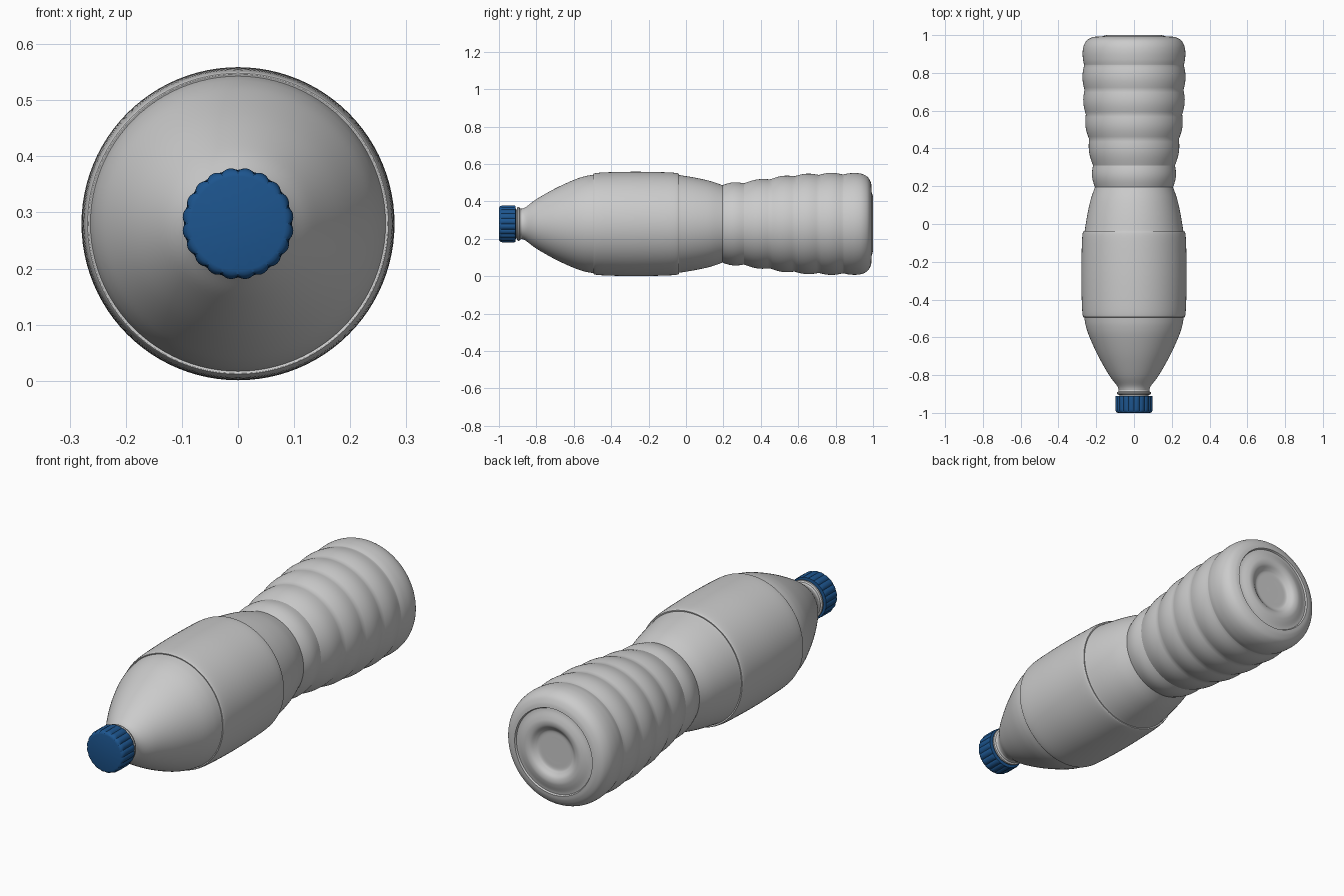
import bpy, bmesh, math

if "Cube" in bpy.data.objects:
    bpy.data.objects.remove(bpy.data.objects["Cube"])

CZ = 0.28      # height of the bottle axis
SEG = 96


def lathe(name, profile, seg=SEG, wave=None, angle=30):
    """Revolve (y, r) points about the y axis; wave(i, a) scales ring i."""
    bm = bmesh.new()
    rings = []
    for i, (y, r) in enumerate(profile):
        if r < 1e-6:
            rings.append([bm.verts.new((0, y, CZ))])
            continue
        ring = []
        for k in range(seg):
            a = 2 * math.pi * k / seg
            q = r * (wave(i, a) if wave else 1)
            ring.append(bm.verts.new((q * math.cos(a), y, CZ + q * math.sin(a))))
        rings.append(ring)
    for p, q in zip(rings, rings[1:]):
        for k in range(seg):
            n = (k + 1) % seg
            if len(p) == 1:
                bm.faces.new((p[0], q[k], q[n]))
            elif len(q) == 1:
                bm.faces.new((p[k], q[0], p[n]))
            else:
                bm.faces.new((p[k], q[k], q[n], p[n]))
    bmesh.ops.recalc_face_normals(bm, faces=bm.faces)
    me = bpy.data.meshes.new(name)
    bm.to_mesh(me)
    bm.free()
    ob = bpy.data.objects.new(name, me)
    bpy.context.collection.objects.link(ob)
    bpy.ops.object.select_all(action='DESELECT')
    bpy.context.view_layer.objects.active = ob
    ob.select_set(True)
    bpy.ops.object.shade_smooth_by_angle(angle=math.radians(angle))
    return ob


def spline(pts, n=6):
    """Catmull-Rom curve through the points."""
    e = [pts[0]] + pts + [pts[-1]]
    out = []
    for a, b, c, d in zip(e, e[1:], e[2:], e[3:]):
        for s in range(n):
            t = s / n
            out.append(tuple(0.5 * (2 * b[j] + (c[j] - a[j]) * t
                       + (2 * a[j] - 5 * b[j] + 4 * c[j] - d[j]) * t * t
                       + (3 * b[j] - a[j] - 3 * c[j] + d[j]) * t ** 3) for j in (0, 1)))
    return out + [pts[-1]]


# neck with support ring
body = [(-0.93, 0), (-0.93, 0.078), (-0.905, 0.078), (-0.902, 0.088),
        (-0.897, 0.091), (-0.891, 0.09), (-0.887, 0.083)]
# shoulder
body += spline([(-0.878, 0.081), (-0.855, 0.091), (-0.80, 0.132), (-0.70, 0.189),
                (-0.60, 0.235), (-0.54, 0.255), (-0.495, 0.263)])
# label panel, raised above the shoulder and the waist
body += spline([(-0.492, 0.263), (-0.487, 0.271), (-0.42, 0.276), (-0.27, 0.279),
                (-0.11, 0.276), (-0.045, 0.271), (-0.04, 0.262)])
# tapering waist
body += spline([(-0.036, 0.261), (0.05, 0.247), (0.13, 0.229), (0.195, 0.207)])
# ribs
grooves = [(0.195, 0.207), (0.31, 0.217), (0.45, 0.238), (0.58, 0.255),
           (0.71, 0.262), (0.84, 0.264)]
for (y0, r0), (y1, r1) in zip(grooves, grooves[1:]):
    for s in range(1, 11):
        t = s / 10
        body.append((y0 + (y1 - y0) * t,
                     r0 + (r1 - r0) * t + 0.010 * math.sin(math.pi * t)))
# rounded heel
body += spline([(0.842, 0.264), (0.87, 0.27), (0.91, 0.272), (0.945, 0.266),
                (0.972, 0.25), (0.987, 0.225), (0.992, 0.203)])
# base: creased rim, rolled ring and dimple
body += spline([(0.984, 0.199), (0.987, 0.185), (0.996, 0.16), (1.0, 0.14),
                (0.996, 0.12), (0.983, 0.102), (0.976, 0.088), (0.975, 0.06), (0.975, 0)])
lathe("bottle_body", body)

# screw cap with scalloped grip
RIDGES = 20
cap_profile = [(-1.0, 0), (-1.0, 0.084), (-0.998, 0.091), (-0.993, 0.096), (-0.986, 0.0985),
               (-0.980, 0.0995), (-0.925, 0.0995), (-0.917, 0.099), (-0.911, 0.097), (-0.91, 0.076),
               (-0.925, 0.076)]
depth = [0, 0, 0.01, 0.03, 0.05, 0.06, 0.06, 0.05, 0.01, 0, 0]


def grip(i, a):
    return 1 - depth[i] * (1 - abs(math.sin(a * RIDGES / 2)) ** 0.7)


cap = lathe("screw_cap", cap_profile, seg=RIDGES * 8, wave=grip, angle=35)
blue = bpy.data.materials.new("cap_blue")
blue.diffuse_color = (0.012, 0.09, 0.27, 1)
blue.use_nodes = True
blue.node_tree.nodes["Principled BSDF"].inputs["Base Color"].default_value = blue.diffuse_color
cap.data.materials.append(blue)
